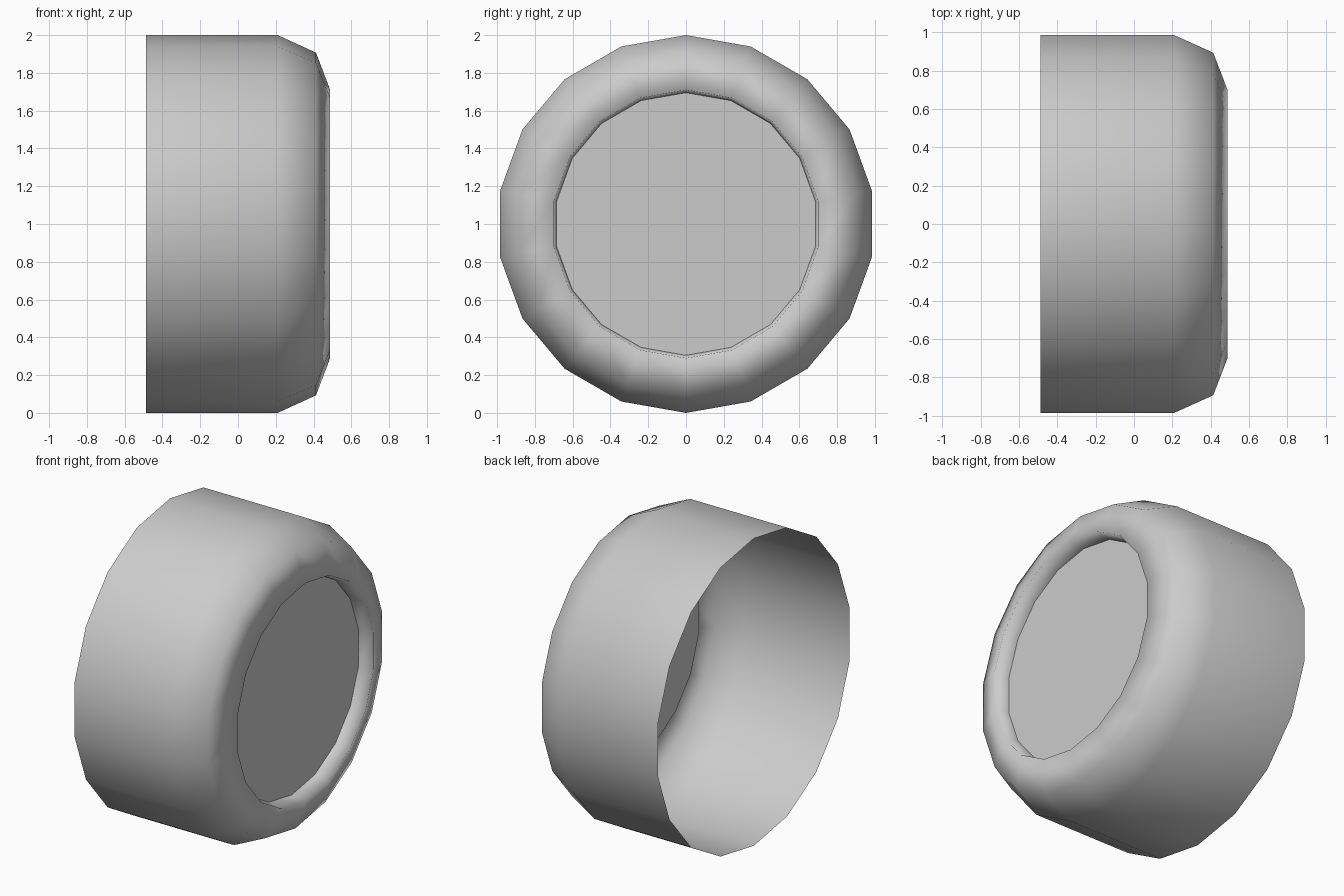
import bpy, bmesh
from math import sin, cos, tau

if "Cube" in bpy.data.objects:
    bpy.data.objects.remove(bpy.data.objects["Cube"])

SIDES = 18
# Tyre profile (x, radius): open back, tread, shoulder, lip, recessed inner edge
PROFILE = [(-0.488, 1.0), (0.21, 1.0), (0.413, 0.907), (0.488, 0.71), (0.388, 0.695)]


def ring(bm, x, r):
    return [bm.verts.new((x, r * sin(tau * i / SIDES), 1 + r * cos(tau * i / SIDES)))
            for i in range(SIDES)]


def finish(bm, name, smooth):
    for f in bm.faces:
        f.smooth = smooth
    mesh = bpy.data.meshes.new(name)
    bm.to_mesh(mesh)
    bm.free()
    obj = bpy.data.objects.new(name, mesh)
    bpy.context.collection.objects.link(obj)
    return obj


# Tyre shell, smooth all the way over the lip
bm = bmesh.new()
rings = [ring(bm, x, r) for x, r in PROFILE]
for a, b in zip(rings, rings[1:]):
    for i in range(SIDES):
        j = (i + 1) % SIDES
        bm.faces.new((a[i], b[i], b[j], a[j]))
bm.normal_update()
# Tread normals must point away from the axle
if bm.faces[:][0].normal.z < 0:
    bmesh.ops.reverse_faces(bm, faces=bm.faces[:])
finish(bm, "tyre", True)

# Flat hub disc, recessed behind the lip and facing +x
bm = bmesh.new()
disc = bm.faces.new(ring(bm, *PROFILE[-1]))
disc.normal_update()
if disc.normal.x < 0:
    disc.normal_flip()
finish(bm, "hub_disc", False)
